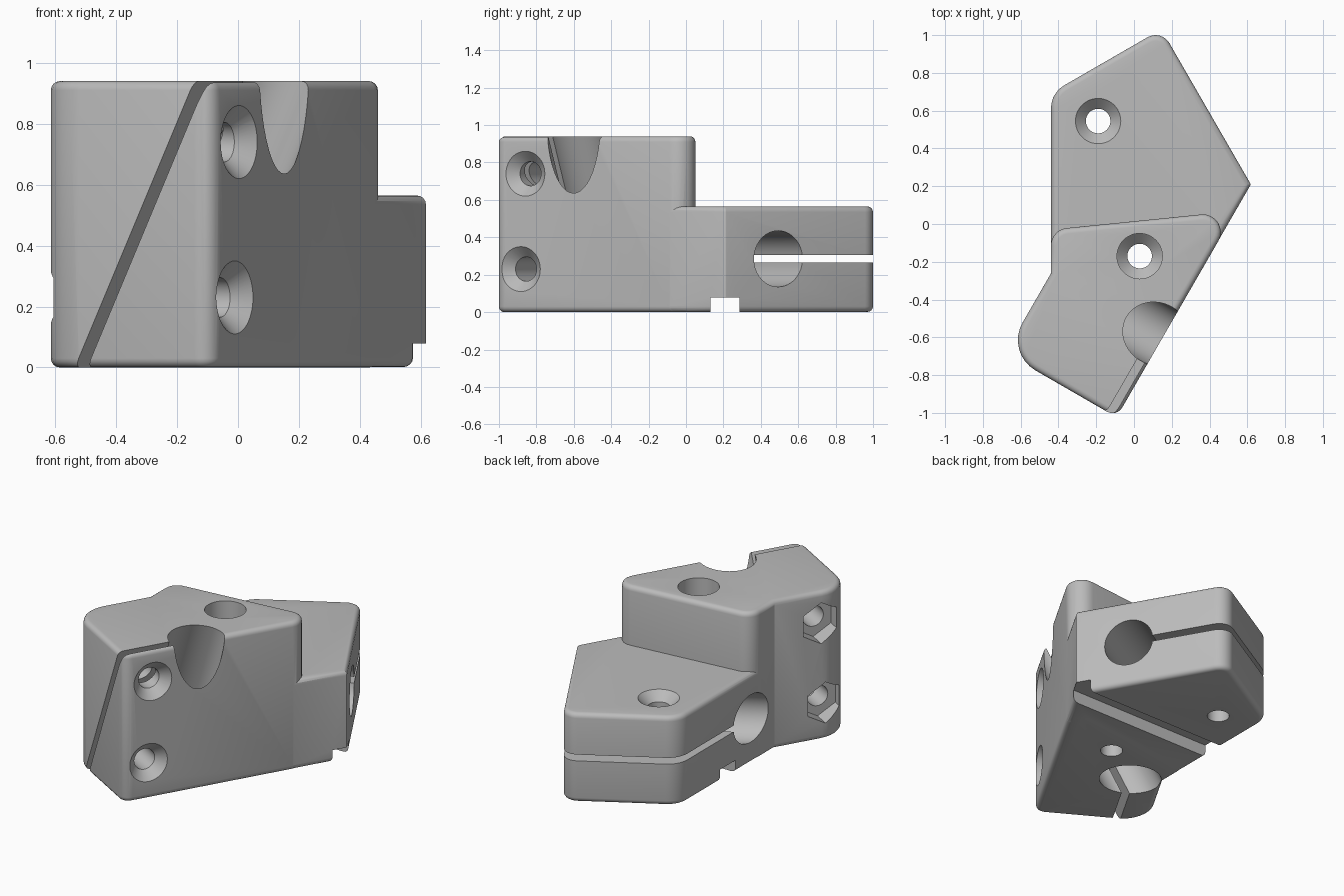
import bpy, bmesh, math
from mathutils import Vector

cube = bpy.data.objects.get("Cube")
if cube:
    bpy.data.objects.remove(cube, do_unlink=True)

Z = Vector((0, 0, 1))
U = Vector((math.cos(math.pi / 6), -0.5, 0))   # normal of the long slanted face
V = Vector((0.5, math.cos(math.pi / 6), 0))    # runs along that face
FILLET = 0.03
FACE_U, LEFT_U, FRONT_V, LEFT_X = 0.432, -0.25, -0.932, -0.44

grey = bpy.data.materials.new("plain_grey")
grey.use_nodes = True
colour = (0.5, 0.5, 0.5, 1)
grey.diffuse_color = colour
grey.node_tree.nodes["Principled BSDF"].inputs["Base Color"].default_value = colour


def uv(u, v):
    p = U * u + V * v
    return (p.x, p.y)


def skin(name, rings):
    """Join equal rings of points into a closed solid."""
    bm = bmesh.new()
    rows = [[bm.verts.new(p) for p in ring] for ring in rings]
    n = len(rows[0])
    for a, b in zip(rows, rows[1:]):
        for i in range(n):
            j = (i + 1) % n
            bm.faces.new((a[i], a[j], b[j], b[i]))
    bm.faces.new(rows[0][::-1])
    bm.faces.new(rows[-1])
    bmesh.ops.remove_doubles(bm, verts=bm.verts, dist=1e-5)
    bmesh.ops.recalc_face_normals(bm, faces=bm.faces)
    mesh = bpy.data.meshes.new(name)
    bm.to_mesh(mesh)
    bm.free()
    mesh.materials.append(grey)
    obj = bpy.data.objects.new(name, mesh)
    bpy.context.collection.objects.link(obj)
    return obj


def outline(corners, inset, z, steps=8):
    """Counter-clockwise rounded outline, moved inward by inset."""
    pts = []
    n = len(corners)
    for i in range(n):
        p, r = Vector(corners[i][0]), corners[i][1]
        a = (p - Vector(corners[i - 1][0])).normalized()
        b = (Vector(corners[(i + 1) % n][0]) - p).normalized()
        na, nb = Vector((-a.y, a.x)), Vector((-b.y, b.x))
        centre = p + (na + nb) / (1 + na.dot(nb)) * max(r, inset)
        radius = max(r - inset, 0)
        start = math.atan2(-na.y, -na.x)
        turn = math.atan2(a.x * b.y - a.y * b.x, a.dot(b))
        for k in range(steps + 1):
            t = start + turn * k / steps
            q = centre + Vector((math.cos(t), math.sin(t))) * radius
            pts.append((q.x, q.y, z))
    return pts


def block(name, corners, low, high, steps=4):
    """Prism with rounded corners and filleted top and bottom rims."""
    rings = []
    for base, sign in ((low, 1), (high, -1)):
        part = []
        for k in range(steps + 1):
            t = k / steps * math.pi / 2
            part.append(outline(corners, FILLET * (1 - math.sin(t)),
                                base + sign * FILLET * (1 - math.cos(t))))
        rings += part if sign > 0 else part[::-1]
    return skin(name, rings)


def lathe(name, origin, axis, profile, sides=48):
    """Round solid from (distance, radius) pairs along an axis."""
    origin, a = Vector(origin), Vector(axis).normalized()
    e1 = Z if abs(a.z) < 0.3 else V
    e1 = (e1 - a * e1.dot(a)).normalized()
    e2 = a.cross(e1)
    angles = [math.tau * k / sides for k in range(sides)]
    return skin(name, [[origin + a * d + (e1 * math.cos(t) + e2 * math.sin(t)) * r
                        for t in angles] for d, r in profile])


def slab(name, origin, a, b, c, spans):
    """Box with axes a, b, c and a (low, high) span on each."""
    (a0, a1), (b0, b1), (c0, c1) = spans
    return skin(name, [[Vector(origin) + a * x + b * y + c * w
                        for x, y in ((a0, b0), (a1, b0), (a1, b1), (a0, b1))]
                       for w in (c0, c1)])


def combine(target, tool, operation="DIFFERENCE"):
    tool.hide_render = True
    mod = target.modifiers.new("join", "BOOLEAN")
    mod.operation = operation
    mod.solver = "EXACT"
    mod.object = tool
    bpy.context.view_layer.objects.active = target
    bpy.ops.object.modifier_apply(modifier=mod.name)
    bpy.data.objects.remove(tool, do_unlink=True)


# Tall front block
inner_v = (LEFT_X - LEFT_U * U.x) / V.x
body = block("clamp_block", [
    ((LEFT_X, -0.03), 0.094), (uv(LEFT_U, inner_v), 0),
    (uv(LEFT_U, FRONT_V), 0.185), (uv(FACE_U, FRONT_V), 0.06),
    (uv(FACE_U, 0.329), 0.094)], 0, 0.94)

# Low rear block, running into the tall one
rear = block("rear_block", [
    ((LEFT_X + 0.001, -0.16), 0), (uv(FACE_U - 0.001, -0.109), 0),
    (uv(FACE_U - 0.001, 0.491), 0.012), ((0.145, 1.031), 0.085),
    ((LEFT_X + 0.001, 0.694), 0.14)], 0.001, 0.565)
combine(body, rear, "UNION")

# Tilted bore in the tall block, with its clamping slit
tilt = (U * 0.481 + Z).normalized()
tilt_origin = U * -0.057 + V * -0.445
combine(body, lathe("tilted_bore", tilt_origin, tilt, [(-0.5, 0.165), (1.6, 0.165)]))
combine(body, slab("tilted_slit", tilt_origin, tilt, V, tilt.cross(V),
                   ((-0.5, 1.6), (-0.8, 0), (-0.021, 0.021))))

# Level bore in the rear block, with its clamping slit
along = Vector((U.x, 0.5, 0))
across = Vector((-0.5, U.x, 0))
level_origin = (0.45, 0.49, 0.285)
combine(body, lathe("level_bore", level_origin, along, [(-1.8, 0.15), (0.5, 0.15)]))
combine(body, slab("level_slit", level_origin, along, across, Z,
                   ((-1.8, 1), (0, 1.5), (-0.02, 0.02))))

# Groove across the underside
combine(body, slab("bottom_groove", (0, 0.208, 0), Vector((1, 0, 0)), Vector((0, 1, 0)), Z,
                   ((-1, 1), (-0.078, 0.078), (-0.1, 0.078))))

# Upright countersunk screw holes; the front one is sunk deep
for x, y, sink in ((-0.19, 0.545, 0), (0.03, -0.17, 0.375)):
    profile = [(0.055, 0.065), (1, 0.065)]
    profile = ([(-0.1, 0.12), (sink, 0.12)] if sink else [(-0.03, 0.15)]) + \
              [(sink + d, r) for d, r in profile]
    combine(body, lathe("upright_screw_hole", (x, y, 0.94 if sink else 0.565), -Z, profile))

# Cross screw holes with hexagonal nut pockets on the far side
for v, z in ((-0.742, 0.74), (-0.77, 0.23)):
    combine(body, lathe("cross_screw_hole", U * FACE_U + V * v + Z * z, -U,
                        [(-0.03, 0.15), (0.055, 0.065), (1, 0.065)]))
    combine(body, lathe("nut_pocket", U * LEFT_U + V * v + Z * z, U,
                        [(-0.3, 0.13), (0.11, 0.13)], 6))

# Smooth rounded areas, keep edges crisp
bpy.ops.object.select_all(action="DESELECT")
body.select_set(True)
bpy.context.view_layer.objects.active = body
bpy.ops.object.shade_smooth_by_angle(angle=math.radians(28))
